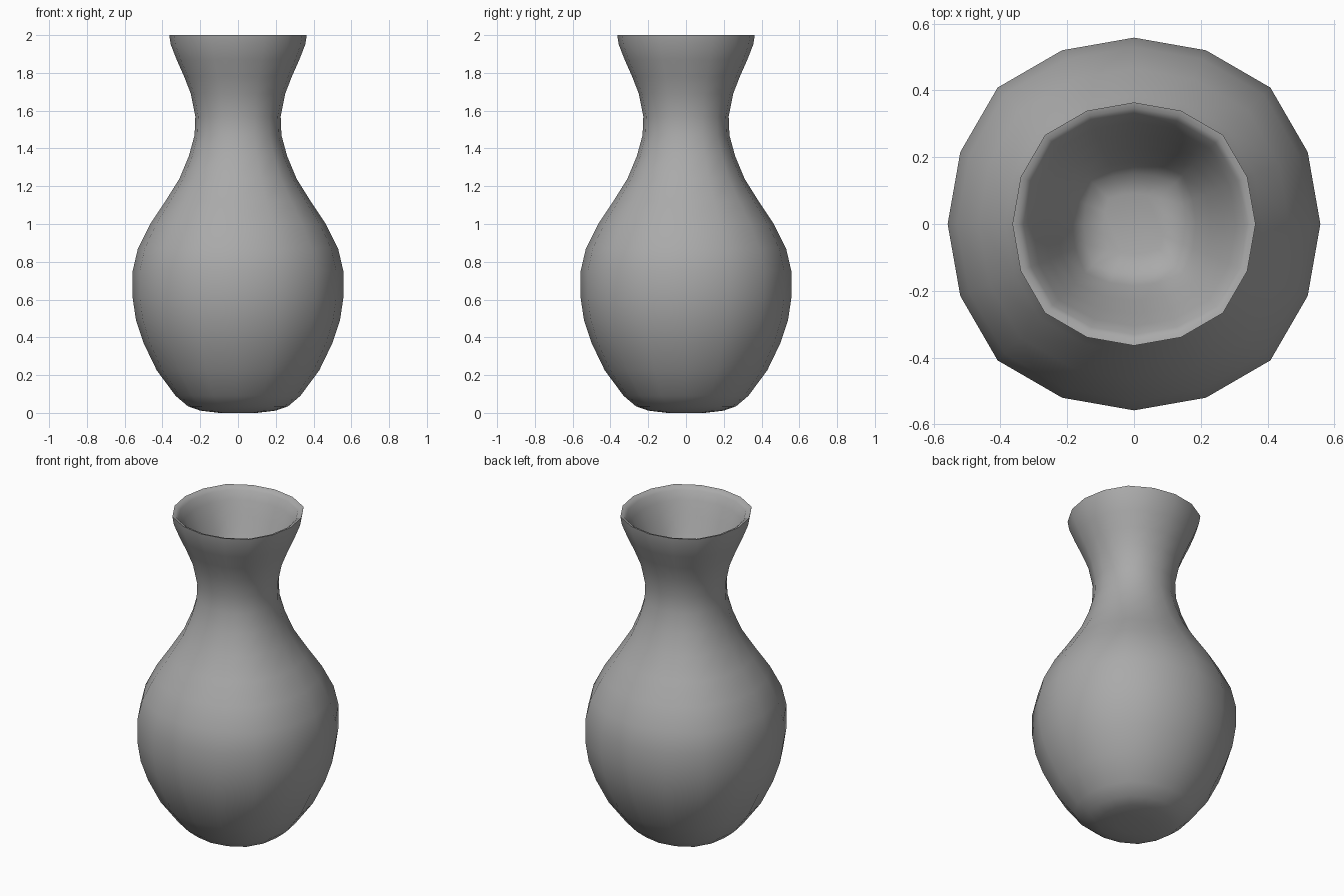
import bpy
import bmesh
from math import sin, cos, pi, radians

if "Cube" in bpy.data.objects:
    bpy.data.objects.remove(bpy.data.objects["Cube"], do_unlink=True)

SIDES = 16

# Outer wall, from the base up to the rim: (radius, height)
outer = [(0.10, 0.0), (0.20, 0.012), (0.265, 0.035), (0.33, 0.09), (0.43, 0.225),
         (0.50, 0.37), (0.54, 0.49), (0.558, 0.61), (0.558, 0.75), (0.53, 0.87),
         (0.465, 1.0), (0.385, 1.12), (0.31, 1.24), (0.26, 1.36), (0.23, 1.47),
         (0.226, 1.57), (0.25, 1.69), (0.285, 1.78), (0.325, 1.87), (0.356, 1.95),
         (0.364, 2.0)]
# Rounded lip and shallow hollow, from the rim down to its floor
hollow = [(0.347, 1.996), (0.331, 1.98), (0.305, 1.93), (0.27, 1.85),
          (0.23, 1.76), (0.185, 1.66), (0.15, 1.61), (0.09, 1.592)]


def add_ring(bm, radius, z, squareness):
    """A ring whose radius grows slightly towards the diagonals."""
    ring = []
    for i in range(SIDES):
        a = 2 * pi * i / SIDES
        r = radius * (1 + squareness * sin(2 * a) ** 4)
        ring.append(bm.verts.new((r * cos(a), r * sin(a), z)))
    return ring


bm = bmesh.new()
rings = [add_ring(bm, r, z, 0.035) for r, z in outer]
# The hollow turns from round at the lip to nearly square at the floor
for i, (r, z) in enumerate(hollow):
    blend = (i / (len(hollow) - 1)) ** 2
    rings.append(add_ring(bm, r, z, 0.035 + 0.17 * blend))

# Walls between neighbouring rings, then the base and the hollow's floor
for low, high in zip(rings, rings[1:]):
    for i in range(SIDES):
        j = (i + 1) % SIDES
        bm.faces.new((low[i], low[j], high[j], high[i]))
bm.faces.new(rings[0][::-1])
bm.faces.new(rings[-1])
bmesh.ops.recalc_face_normals(bm, faces=bm.faces[:])

mesh = bpy.data.meshes.new("vase")
bm.to_mesh(mesh)
bm.free()
vase = bpy.data.objects.new("vase", mesh)
bpy.context.collection.objects.link(vase)

# Plain grey clay
clay = bpy.data.materials.new("grey clay")
clay.use_nodes = True
colour = (0.4, 0.4, 0.4, 1)
clay.diffuse_color = colour
clay.node_tree.nodes["Principled BSDF"].inputs["Base Color"].default_value = colour
mesh.materials.append(clay)

# Smooth surface with a crisp rim
bpy.ops.object.select_all(action="DESELECT")
vase.select_set(True)
bpy.context.view_layer.objects.active = vase
bpy.ops.object.shade_smooth_by_angle(angle=radians(60))
